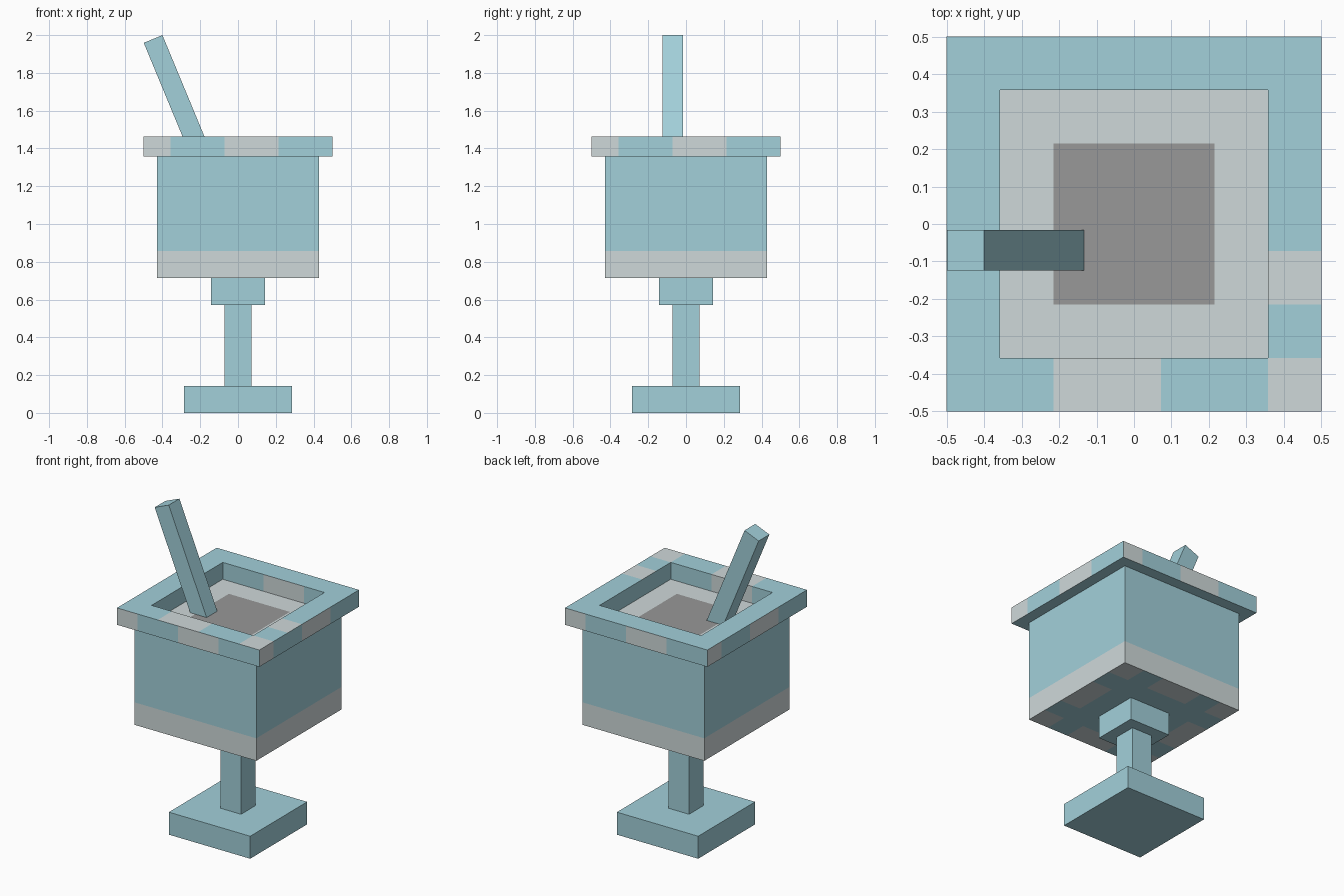
import bpy, bmesh, math
from mathutils import Vector, Matrix

if "Cube" in bpy.data.objects:
    bpy.data.objects.remove(bpy.data.objects["Cube"])

U = 1 / 14  # modelling grid unit


def material(name, rgb):
    m = bpy.data.materials.new(name)
    lin = [((c / 255 + 0.055) / 1.055) ** 2.4 for c in rgb]
    m.diffuse_color = (*lin, 1)
    m.use_nodes = True
    m.node_tree.nodes["Principled BSDF"].inputs["Base Color"].default_value = m.diffuse_color
    return m


MATS = [material("pale_blue", (162, 208, 218)),
        material("light_grey", (207, 217, 218)),
        material("dark_grey", (152, 152, 152))]
BLUE, LIGHT, DARK = 0, 1, 2


def finish(name, bm):
    me = bpy.data.meshes.new(name)
    bm.to_mesh(me)
    bm.free()
    for m in MATS:
        me.materials.append(m)
    ob = bpy.data.objects.new(name, me)
    bpy.context.collection.objects.link(ob)
    return ob


def blocks(name, cuts, zs, colour=lambda c, n: BLUE, hole=0):
    """Square block sliced at the cuts (x and y) and zs; cells inside hole are left out."""
    bm = bmesh.new()
    axes = (cuts, cuts, zs)

    def filled(idx):
        if any(i < 0 or i >= len(a) - 1 for i, a in zip(idx, axes)):
            return False
        mid = [(a[i] + a[i + 1]) / 2 for i, a in zip(idx, axes)]
        return max(abs(mid[0]), abs(mid[1])) > hole or not hole

    for i in range(len(cuts) - 1):
        for j in range(len(cuts) - 1):
            for k in range(len(zs) - 1):
                idx = (i, j, k)
                if not filled(idx):
                    continue
                for ax in range(3):
                    for s in (0, 1):
                        nb = list(idx)
                        nb[ax] += 2 * s - 1
                        if filled(nb):
                            continue
                        b, c = (ax + 1) % 3, (ax + 2) % 3
                        pts = []
                        for db, dc in ((0, 0), (1, 0), (1, 1), (0, 1)):
                            p = [0, 0, 0]
                            p[ax] = axes[ax][idx[ax] + s]
                            p[b] = axes[b][idx[b] + db]
                            p[c] = axes[c][idx[c] + dc]
                            pts.append(Vector(p))
                        n = Vector((0, 0, 0))
                        n[ax] = 2 * s - 1
                        f = bm.faces.new([bm.verts.new(p * U) for p in (pts if s else pts[::-1])])
                        f.material_index = colour(sum(pts, Vector()) / 4, n)
    bmesh.ops.remove_doubles(bm, verts=bm.verts, dist=1e-4)
    return finish(name, bm)


# Bowl: light band low on the sides, dark centre on top, checks underneath
def bowl_colour(c, n):
    ax, ay = abs(c.x), abs(c.y)
    if n.z > 0:
        return DARK if max(ax, ay) < 3 else LIGHT
    if n.z < 0:
        lo, hi = min(ax, ay), max(ax, ay)
        return LIGHT if hi > 4 and (lo > 4 or lo < 2) else BLUE
    return LIGHT if c.z < 12 else BLUE


# Rim: same checks turned around the four outer sides
def rim_colour(c, n):
    if n.z < 0:
        return BLUE
    if n.z > 0:
        front = c.y < -5 and (-3 < c.x < 1 or c.x > 5)
        side = c.x > 5 and -3 < c.y < -1
        return LIGHT if front or side else BLUE
    if max(abs(c.x), abs(c.y)) > 6.9:
        t = -n.y * c.x + n.x * c.y
        return LIGHT if t < -5 or -1 < t < 3 else BLUE
    # inner walls
    return LIGHT if n.y and -1 < c.x * -n.y < 3 else BLUE


blocks("base", [-4, 4], [0, 2])
blocks("stem", [-1, 1], [2, 8])
blocks("neck", [-2, 2], [8, 10])
blocks("bowl", [-6, -4, -3, -2, 2, 3, 4, 6], [10, 12, 19], bowl_colour)
blocks("rim", [-7, -5, -3, -1, 1, 3, 5, 7], [19, 20.5], rim_colour, hole=5)

# Leaning stick, its foot sunk into the bowl
bm = bmesh.new()
length = 0.75
bmesh.ops.create_cube(bm, size=1, matrix=Matrix.Translation((0, 0, -length / 2))
                      @ Matrix.Diagonal((1.5 * U, 1.5 * U, length, 1)))
stick = finish("stick", bm)
stick.rotation_euler.y = math.radians(-22.5)
stick.location = (-0.4495, -0.07, 1.9795)
